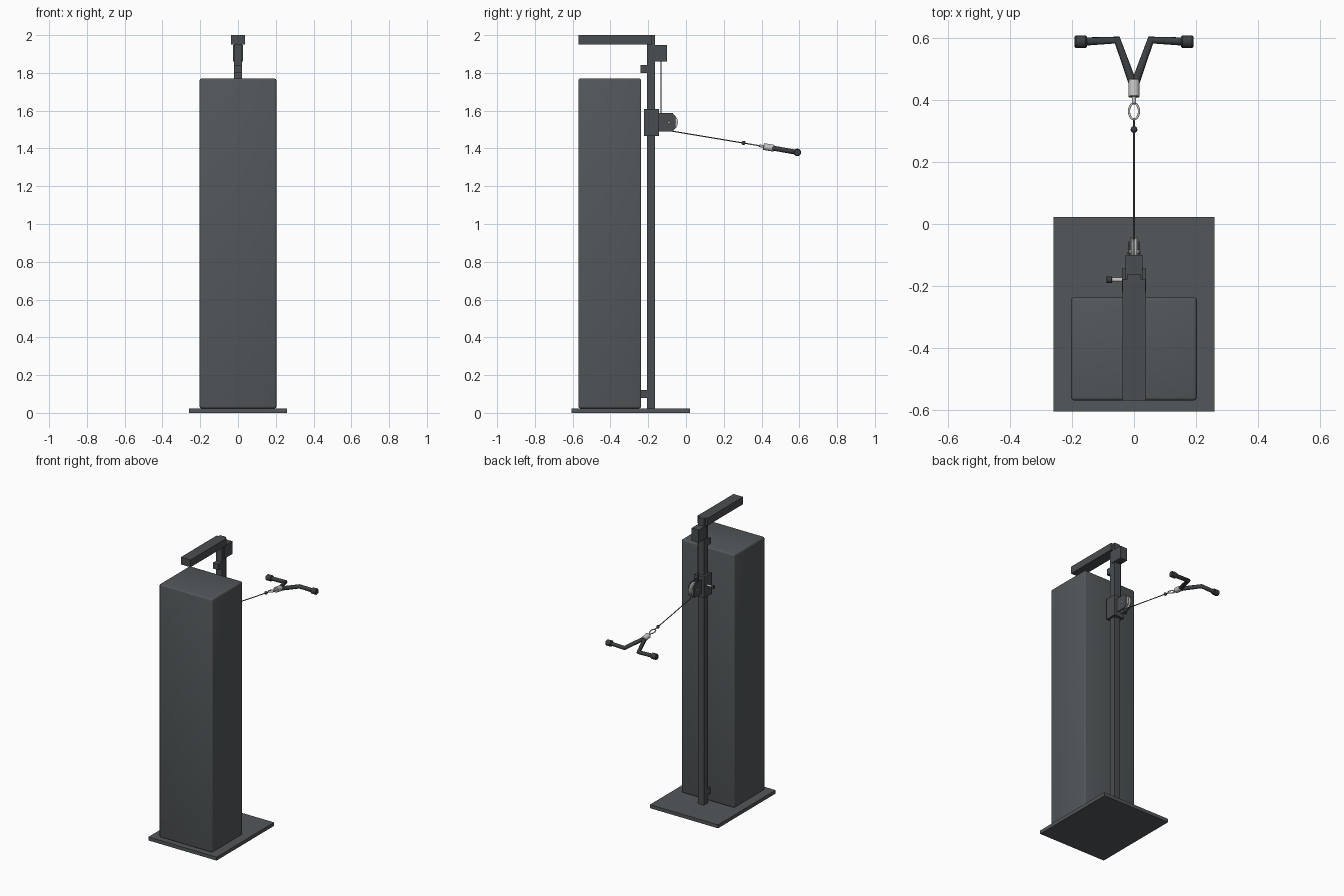
import bpy, bmesh, math
from mathutils import Vector

if "Cube" in bpy.data.objects:
    bpy.data.objects.remove(bpy.data.objects["Cube"])


def material(name, r, g, b):
    m = bpy.data.materials.new(name)
    m.diffuse_color = (r, g, b, 1)
    m.use_nodes = True
    m.node_tree.nodes["Principled BSDF"].inputs["Base Color"].default_value = m.diffuse_color
    return m


BODY = material("charcoal grey", 0.085, 0.096, 0.102)
FRAME = material("dark frame grey", 0.068, 0.076, 0.081)
RUBBER = material("black rubber", 0.045, 0.050, 0.054)
STEEL = material("bright steel", 0.55, 0.55, 0.54)
CABLE = material("cable grey", 0.09, 0.09, 0.09)


def finish(name, bm, mat, smooth=False):
    bmesh.ops.recalc_face_normals(bm, faces=bm.faces)
    me = bpy.data.meshes.new(name)
    bm.to_mesh(me)
    bm.free()
    me.materials.append(mat)
    ob = bpy.data.objects.new(name, me)
    bpy.context.collection.objects.link(ob)
    if smooth:
        bpy.ops.object.select_all(action='DESELECT')
        ob.select_set(True)
        bpy.context.view_layer.objects.active = ob
        bpy.ops.object.shade_smooth_by_angle(angle=math.radians(40))
    return ob


def box(name, x, y, z, mat, bevel=0.0):
    """Box from (min, max) ranges on each axis."""
    bm = bmesh.new()
    bmesh.ops.create_cube(bm, size=1)
    for v in bm.verts:
        v.co = [(a + b) / 2 + c * (b - a) for (a, b), c in zip((x, y, z), v.co)]
    if bevel:
        bmesh.ops.bevel(bm, geom=bm.edges[:], offset=bevel, segments=3,
                        profile=0.5, affect='EDGES')
    return finish(name, bm, mat, bool(bevel))


def lathe(name, origin, axis, profile, mat, sides=24):
    """Revolve (radius, distance) points around an axis."""
    bm = bmesh.new()
    verts = [bm.verts.new((r, 0, d)) for r, d in profile]
    edges = [bm.edges.new(p) for p in zip(verts, verts[1:])]
    bmesh.ops.spin(bm, geom=verts + edges, cent=(0, 0, 0), axis=(0, 0, 1),
                   angle=math.tau, steps=sides, use_duplicate=False)
    bmesh.ops.remove_doubles(bm, verts=bm.verts, dist=1e-5)
    rot = Vector(axis).to_track_quat('Z', 'Y')
    for v in bm.verts:
        v.co = rot @ v.co + Vector(origin)
    return finish(name, bm, mat, True)


def rod(name, origin, axis, r, length, mat, c=0.002):
    return lathe(name, origin, axis, [(0, 0), (r - c, 0), (r, c), (r, length - c),
                                      (r - c, length), (0, length)], mat)


def tube(name, points, radius, mat, cyclic=False):
    """Round bar along a path."""
    cu = bpy.data.curves.new(name, 'CURVE')
    cu.dimensions = '3D'
    cu.bevel_depth = radius
    cu.bevel_resolution = 3
    cu.use_fill_caps = True
    sp = cu.splines.new('POLY')
    sp.points.add(len(points) - 1)
    for p, co in zip(sp.points, points):
        p.co = (*co, 1)
    sp.use_cyclic_u = cyclic
    cu.materials.append(mat)
    ob = bpy.data.objects.new(name, cu)
    bpy.context.collection.objects.link(ob)
    return ob


# base and weight tower
box("base_plate", (-0.26, 0.26), (-0.605, 0.022), (0, 0.024), BODY)
box("weight_tower", (-0.203, 0.203), (-0.57, -0.237), (0.024, 1.77), BODY, 0.01)

# upright post, its spacers and the top arm
box("upright_post", (-0.022, 0.022), (-0.206, -0.163), (0.024, 2.0), FRAME)
box("top_arm", (-0.037, 0.037), (-0.57, -0.18), (1.95, 2.0), FRAME)
for name, z in (("lower_spacer", 0.1), ("upper_spacer", 1.82)):
    box(name, (-0.021, 0.021), (-0.24, -0.2), (z - 0.021, z + 0.021), FRAME)
box("top_pulley_housing", (-0.027, 0.027), (-0.185, -0.1), (1.86, 1.948), FRAME)

# sliding carriage with pull pin
box("carriage", (-0.038, 0.038), (-0.222, -0.143), (1.465, 1.61), FRAME)
rod("pin_shaft", (-0.036, -0.18, 1.54), (-1, 0, 0), 0.007, 0.038, STEEL)
rod("pin_knob", (-0.071, -0.18, 1.54), (-1, 0, 0), 0.011, 0.018, RUBBER)

# pulley bracket cheeks
cheek = [(-0.145, 1.49), (-0.07, 1.49), (-0.056, 1.508), (-0.056, 1.568),
         (-0.07, 1.587), (-0.145, 1.587)]
for side, name in ((-1, "left_cheek"), (1, "right_cheek")):
    bm = bmesh.new()
    f = bm.faces.new([bm.verts.new((side * 0.014, y, z)) for y, z in cheek])
    ext = bmesh.ops.extrude_face_region(bm, geom=[f])
    for v in ext["geom"]:
        if isinstance(v, bmesh.types.BMVert):
            v.co.x += side * 0.006
    finish(name, bm, FRAME)

# grooved pulley wheel and axle
PY, PZ = -0.09, 1.538
lathe("pulley_wheel", (0, PY, PZ), (1, 0, 0),
      [(0, -0.011), (0.047, -0.011), (0.047, -0.008), (0.041, -0.002), (0.041, 0.002),
       (0.047, 0.008), (0.047, 0.011), (0, 0.011)], STEEL, 32)
rod("pulley_axle", (-0.023, PY, PZ), (1, 0, 0), 0.007, 0.046, STEEL)


def along(y, x=0.0):
    """Point on the sloping cable line."""
    return Vector((x, y, 1.495 - 0.176 * (y + 0.07)))


# cable, wrapped round the pulley
wrap = [(0, PY + 0.043 * math.cos(a), PZ + 0.043 * math.sin(a))
        for a in (math.radians(180 + 10 * i) for i in range(9))]
tube("cable", [(0, -0.133, 1.88)] + wrap + [along(0.34)], 0.003, CABLE)
bm = bmesh.new()
bmesh.ops.create_uvsphere(bm, u_segments=16, v_segments=10, radius=0.011)
bmesh.ops.translate(bm, verts=bm.verts, vec=along(0.305))
finish("cable_stop_ball", bm, RUBBER, True)

# oval link and swivel collar
ring = [along(0.364 + 0.026 * math.sin(a), 0.016 * math.cos(a))
        for a in (math.tau * i / 28 for i in range(28))]
tube("oval_link", ring, 0.0035, STEEL, True)
slope = along(1) - along(0)
rod("swivel_eye", along(0.387), slope, 0.007, 0.03, STEEL)
rod("swivel_collar", along(0.41), slope, 0.018, 0.057, STEEL)

# V-shaped handle with end grips
for side, name in ((-1, "left"), (1, "right")):
    tube(name + "_handle_bar", [along(0.455, side * 0.004), along(0.594, side * 0.054),
                                along(0.589, side * 0.165)], 0.0135, RUBBER)
    rod(name + "_end_grip", along(0.589, side * 0.152), (side, 0, 0), 0.02, 0.04,
        RUBBER, 0.004)
